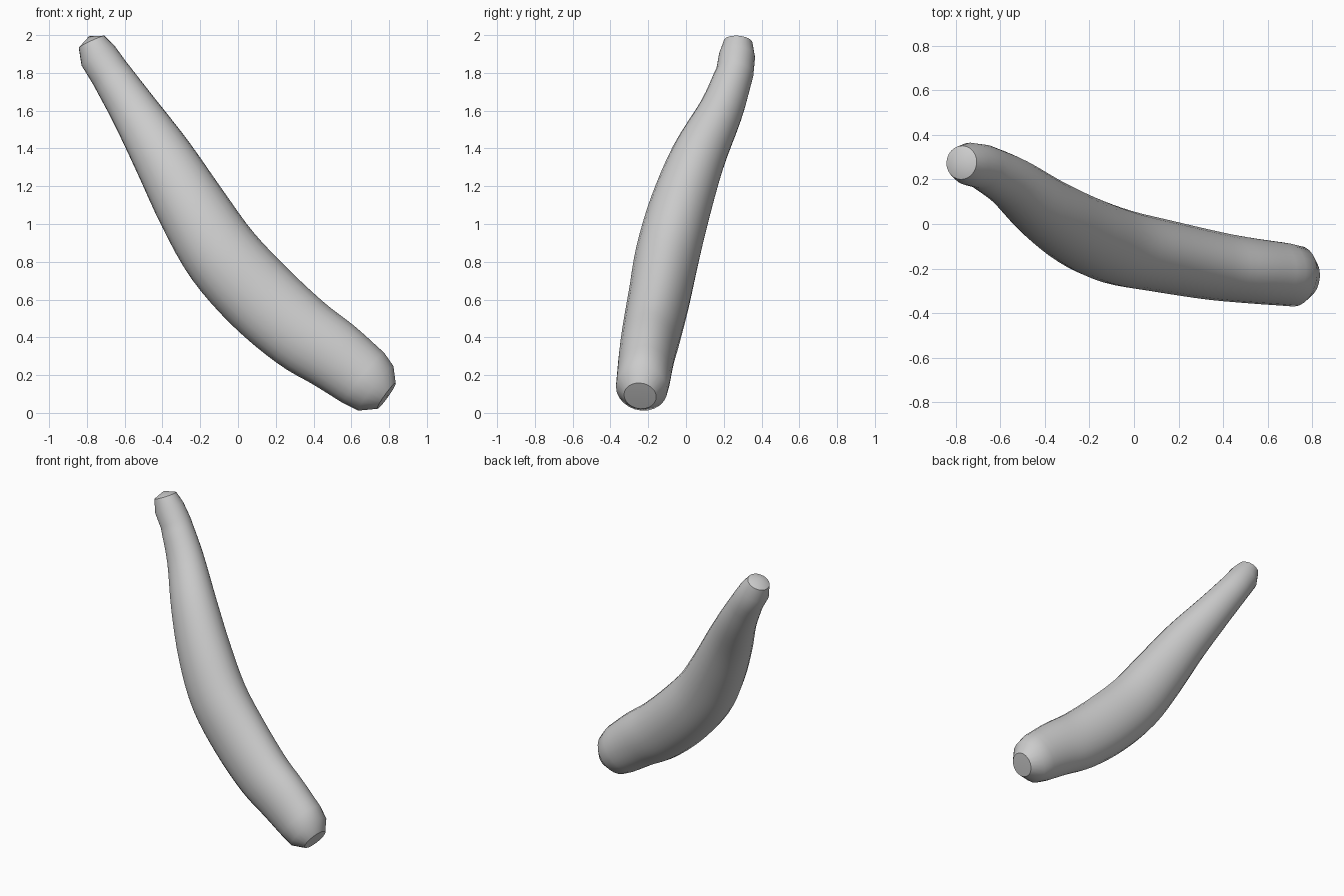
import bpy
import bmesh
from math import cos, sin, tau, radians
from mathutils import Vector

old = bpy.data.objects.get("Cube")
if old:
    bpy.data.objects.remove(old, do_unlink=True)

SIDES = 24
STEPS = 4

# Body stations: centre x, y, z, radius across the bend, radius sideways
BODY = [Vector(s) for s in (
    (.665, -.225, .185, .172, .142),
    (.5, -.207, .31, .19, .148),
    (.33, -.183, .425, .203, .156),
    (.12, -.143, .61, .21, .164),
    (-.08, -.1, .83, .205, .17),
    (-.24, -.033, 1.08, .188, .164),
    (-.395, .063, 1.35, .16, .145),
    (-.55, .185, 1.6, .127, .117),
    (-.68, .258, 1.8, .106, .1),
)]
# Bevelled ends
LOW_END = [Vector((.786, -.243, .09, .084, .086)), Vector((.73, -.235, .13, .15, .137))]
TOP_END = [Vector((-.74, .27, 1.89, .102, .096)), Vector((-.775, .276, 1.965, .075, .076))]


def smooth_path(pts):
    """Catmull-Rom interpolation through all the stations."""
    ext = [2 * pts[0] - pts[1]] + pts + [2 * pts[-1] - pts[-2]]
    out = []
    for a, b, c, d in zip(ext, ext[1:], ext[2:], ext[3:]):
        for i in range(STEPS):
            t = i / STEPS
            out.append(b + (c - a) * (t / 2)
                       + (2 * a - 5 * b + 4 * c - d) * (t * t / 2)
                       + (3 * b - a - 3 * c + d) * (t ** 3 / 2))
    return out + [pts[-1]]


def add_ring(bm, station, tangent):
    centre = Vector(station[:3])
    side = Vector((0, 1, 0))
    side = (side - tangent * side.dot(tangent)).normalized()
    across = side.cross(tangent)
    ring = []
    for i in range(SIDES):
        a = tau * i / SIDES
        offset = across * station[3] * cos(a) + side * station[4] * sin(a)
        ring.append(bm.verts.new(centre + offset))
    return ring


def add_cap(bm, ring, apex):
    tip = bm.verts.new(apex)
    for i in range(SIDES):
        bm.faces.new((ring[i], ring[(i + 1) % SIDES], tip))


# Sweep the rings along the path
stations = LOW_END + smooth_path(BODY) + TOP_END
centres = [Vector(s[:3]) for s in stations]
bm = bmesh.new()
rings, tangents = [], []
last = len(stations) - 1
for i, s in enumerate(stations):
    tangent = (centres[min(i + 1, last)] - centres[max(i - 1, 0)]).normalized()
    tangents.append(tangent)
    rings.append(add_ring(bm, s, tangent))
for low, high in zip(rings, rings[1:]):
    for i in range(SIDES):
        j = (i + 1) % SIDES
        bm.faces.new((low[i], low[j], high[j], high[i]))

# Flat lower cap and slightly domed upper cap
add_cap(bm, rings[0], centres[0] - tangents[0] * .004)
add_cap(bm, rings[-1], centres[-1] + tangents[-1] * .032)
bmesh.ops.recalc_face_normals(bm, faces=bm.faces)

mesh = bpy.data.meshes.new("curved_body")
bm.to_mesh(mesh)
bm.free()
body = bpy.data.objects.new("curved_body", mesh)
bpy.context.collection.objects.link(body)

# Plain grey material
grey = bpy.data.materials.new("light_grey")
grey.use_nodes = True
colour = (.6, .6, .6, 1)
grey.diffuse_color = colour
grey.node_tree.nodes["Principled BSDF"].inputs["Base Color"].default_value = colour
mesh.materials.append(grey)

bpy.context.view_layer.objects.active = body
body.select_set(True)
bpy.ops.object.shade_smooth_by_angle(angle=radians(35))
